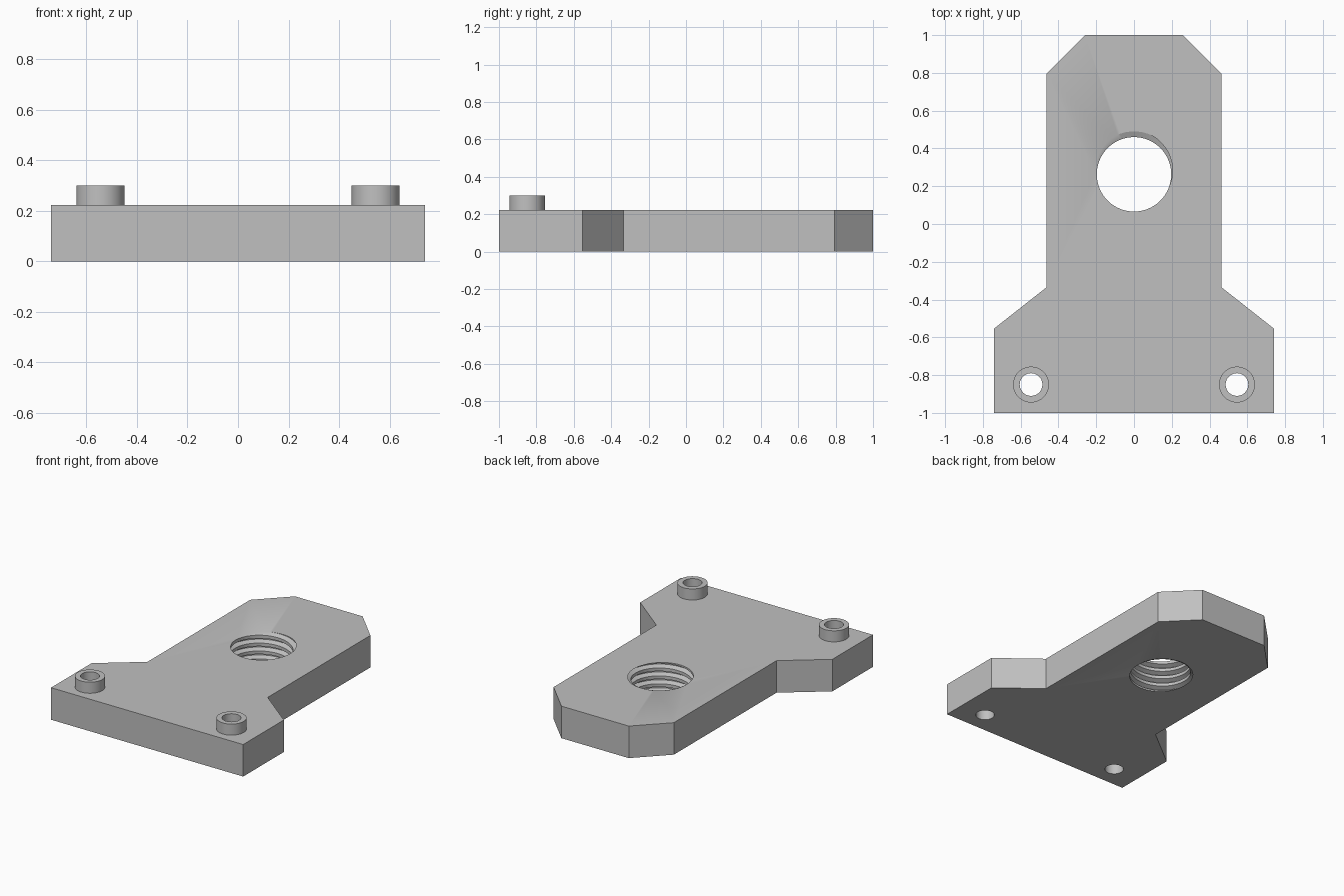
import bpy, bmesh, math

if "Cube" in bpy.data.objects:
    bpy.data.objects.remove(bpy.data.objects["Cube"])

H, BOSS_TOP = 0.223, 0.30
bm = bmesh.new()


def bridge(a, b, closed=True):
    """Quads between two rows of vertices."""
    n = len(a)
    for i in range(n if closed else n - 1):
        j = (i + 1) % n
        bm.faces.new((a[i], a[j], b[j], b[i]))


def ring(cx, cy, r, z, n=48):
    return [bm.verts.new((cx + r * math.cos(2 * math.pi * i / n),
                          cy + r * math.sin(2 * math.pi * i / n), z)) for i in range(n)]


# Plate side walls, from a mirrored half outline
half = [(0.74, -1), (0.74, -0.553), (0.463, -0.335), (0.463, 0.795), (0.26, 1)]
outline = half + [(-x, y) for x, y in reversed(half)]
bridge([bm.verts.new((x, y, 0)) for x, y in outline],
       [bm.verts.new((x, y, H)) for x, y in outline])

# Raised bosses with through holes
for side in (-1, 1):
    rings = [ring(side * 0.545, -0.85, r, z)
             for r, z in ((0.06, 0), (0.06, BOSS_TOP), (0.095, BOSS_TOP), (0.095, H))]
    for a, b in zip(rings, rings[1:]):
        bridge(a, b)

# Threaded hole: helical groove, cut off at both faces of the plate
CY, R_MIN, R_MAX, PITCH, N = 0.263, 0.197, 0.227, 0.055, 96
ROOT, CREST = 0.06, 0.30


def thread_radius(turn, z):
    u = (z - H) / PITCH - turn + 0.25
    d = abs(u - round(u))
    t = min(max((CREST - d) / (CREST - ROOT), 0), 1)
    return R_MIN + (R_MAX - R_MIN) * t


columns = []
for i in range(N + 1):
    turn = i / N
    ang = 2 * math.pi * turn
    col = []
    for k in range(-7, 4):
        for off in (-CREST, -ROOT, ROOT, CREST):
            z = min(max(H + PITCH * (turn - 0.25 + k + off), 0), H)
            r = thread_radius(turn, z)
            col.append(bm.verts.new((r * math.cos(ang), CY + r * math.sin(ang), z)))
    columns.append(col)
for a, b in zip(columns, columns[1:]):
    bridge(a, b, closed=False)
bmesh.ops.remove_doubles(bm, verts=bm.verts[:], dist=1e-5)

# Top and bottom faces fill the open loops
for level, direction in ((H, 1), (0, -1)):
    loops = [e for e in bm.edges if e.is_boundary
             and all(abs(v.co.z - level) < 1e-4 for v in e.verts)]
    bmesh.ops.triangle_fill(bm, edges=loops, use_beauty=True, normal=(0, 0, direction))
bmesh.ops.recalc_face_normals(bm, faces=bm.faces[:])

mesh = bpy.data.meshes.new("mounting_plate")
bm.to_mesh(mesh)
bm.free()
plate = bpy.data.objects.new("mounting_plate", mesh)
bpy.context.collection.objects.link(plate)

# Plain grey
grey = bpy.data.materials.new("grey")
grey.diffuse_color = (0.53, 0.53, 0.53, 1)
grey.use_nodes = True
grey.node_tree.nodes["Principled BSDF"].inputs["Base Color"].default_value = grey.diffuse_color
mesh.materials.append(grey)

bpy.context.view_layer.objects.active = plate
plate.select_set(True)
bpy.ops.object.shade_smooth_by_angle(angle=math.radians(30))
